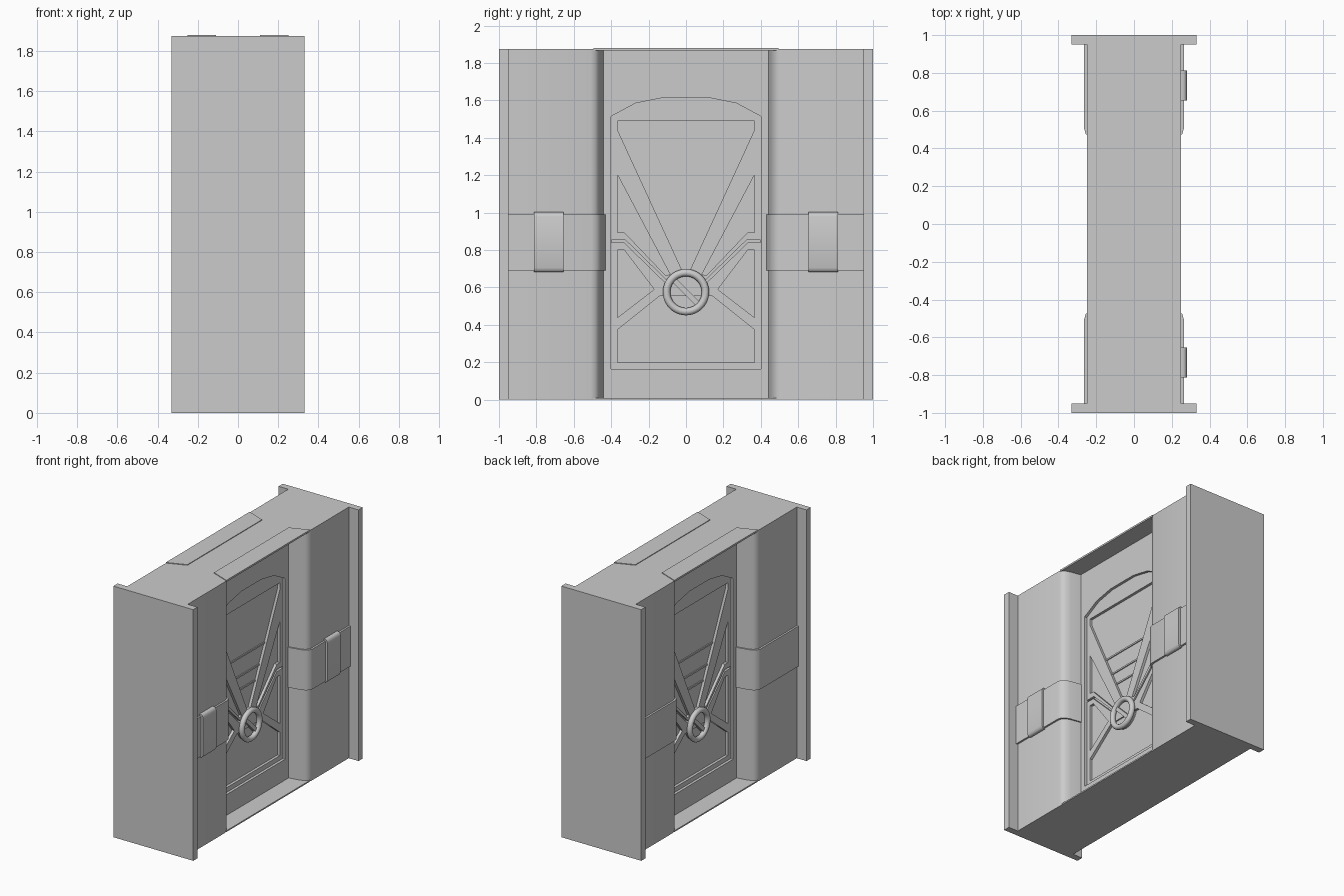
import bpy, bmesh, math

cube = bpy.data.objects.get("Cube")
if cube:
    bpy.data.objects.remove(cube, do_unlink=True)

grey = bpy.data.materials.new("plain_grey")
grey.use_nodes = True
COLOUR = (0.6, 0.6, 0.6, 1)
grey.diffuse_color = COLOUR
grey.node_tree.nodes["Principled BSDF"].inputs["Base Color"].default_value = COLOUR

TOP = 1.875     # height of the body
DEEP = 0.11     # x of the recessed centre wall
DOOR = 0.09     # x of the door face
FLOOR = 0.07    # x of the sunken door panels


def prism(name, jobs, axis):
    """Extrude outlines along an axis; each job is (points, low, high)."""
    bm = bmesh.new()
    for pts, lo, hi in jobs:
        rings = []
        for level in (lo, hi):
            ring = []
            for p in pts:
                co = list(p)
                co.insert(axis, level)
                ring.append(bm.verts.new(co))
            rings.append(ring)
        a, b = rings
        bm.faces.new(a)
        bm.faces.new(b[::-1])
        for i in range(len(a)):
            j = (i + 1) % len(a)
            bm.faces.new((a[j], a[i], b[i], b[j]))
    bmesh.ops.recalc_face_normals(bm, faces=bm.faces)
    mesh = bpy.data.meshes.new(name)
    bm.to_mesh(mesh)
    bm.free()
    mesh.materials.append(grey)
    obj = bpy.data.objects.new(name, mesh)
    bpy.context.collection.objects.link(obj)
    return obj


def smooth(obj, angle=40):
    bpy.ops.object.select_all(action='DESELECT')
    obj.select_set(True)
    bpy.context.view_layer.objects.active = obj
    bpy.ops.object.shade_smooth_by_angle(angle=math.radians(angle))


def rect(a0, a1, b0, b1):
    return [(a0, b0), (a1, b0), (a1, b1), (a0, b1)]


def flip(pts, sx=1, sy=1):
    return [(x * sx, y * sy) for x, y in pts]


def both_faces(outlines, lo, hi):
    """Repeat y-z outlines on the +x and -x faces."""
    return [(o, s * lo, s * hi) for o in outlines for s in (1, -1)]


# Body: centre wall with a thick rounded block at either end
corner = [(DEEP, 0.44), (0.19, 0.455), (0.225, 0.468), (0.243, 0.485), (0.25, 0.51), (0.25, 0.96)]
right_half = flip(corner[::-1], 1, -1) + corner
body = prism("body", [(right_half + flip(right_half[::-1], -1), 0, TOP)], 2)

# Door outline with shallow arch
arch = [(0.40, 1.515), (0.27, 1.585), (0.12, 1.615)]
door = [(-0.40, 0.165), (0.40, 0.165)] + arch + flip(arch[::-1], -1)
door_cut = prism("door_cutter", both_faces([door], DOOR, 0.2), 0)

# Sunken panels and split line of the door
v_half = [(0.02, 0.69), (0.365, 1.44), (0.365, 1.49)]
low_half = [(0.365, 0.2), (0.365, 0.375), (0.14, 0.555)]
side_shapes = [
    [(0.365, 1.2), (0.365, 0.895), (0.33, 0.895), (0.11, 0.665), (0.085, 0.67)],
    [(0.365, 0.8), (0.33, 0.8), (0.17, 0.59), (0.365, 0.44)],
    [(0.398, 0.855), (0.325, 0.855), (0.1, 0.635), (0.11, 0.625), (0.33, 0.84), (0.398, 0.84)],
]
panels = [v_half + flip(v_half[::-1], -1), low_half + flip(low_half[::-1], -1)]
panels += [flip(s, m) for s in side_shapes for m in (1, -1)]
panel_cut = prism("panel_cutter", both_faces(panels, FLOOR, 0.2), 0)

for cutter in (door_cut, panel_cut):
    cutter.hide_render = True
    mod = body.modifiers.new("cut", 'BOOLEAN')
    mod.operation = 'DIFFERENCE'
    mod.solver = 'EXACT'
    mod.object = cutter
bpy.context.view_layer.update()
graph = bpy.context.evaluated_depsgraph_get()
body_mesh = bpy.data.meshes.new_from_object(body.evaluated_get(graph))
body.modifiers.clear()
body.data = body_mesh
for cutter in (door_cut, panel_cut):
    bpy.data.objects.remove(cutter, do_unlink=True)
smooth(body)

# Thin slats across the upper door panel
slats = []
for z in (0.86, 0.96, 1.10):
    w = 0.02 + (z - 0.69) * 0.46
    slats.append(rect(-w, w, z - 0.006, z + 0.006))
prism("door_slats", both_faces(slats, FLOOR - 0.01, FLOOR + 0.007), 0)

# Cover plates over the top and bottom of each recess
lid = [(DEEP, -0.44), (0.25, -0.495), (0.25, 0.495), (DEEP, 0.44)]
for name, lo, hi in (("top_lids", TOP - 0.008, TOP + 0.005), ("bottom_lids", 0, 0.01)):
    prism(name, [(flip(lid, s), lo, hi) for s in (1, -1)], 2)

# End plates
for name, s in (("front_end_plate", -1), ("back_end_plate", 1)):
    prism(name, [(rect(-0.33, 0.33, 0, TOP), s * 0.95, s)], 1)

# Straps wrapping each rounded block
band = [(DEEP, 0.43), (0.2, 0.446), (0.235, 0.459), (0.256, 0.478), (0.264, 0.505),
        (0.264, 0.95), (0.24, 0.95), (0.24, 0.52), (DEEP, 0.46)]
for name, sy in (("front_straps", -1), ("back_straps", 1)):
    smooth(prism(name, [(flip(band, sx, sy), 0.69, 0.99) for sx in (1, -1)], 2))

# Buckles, on one face only
buckle = [(0.25, 0.682), (0.264, 0.682), (0.274, 0.688), (0.28, 0.705),
          (0.28, 0.98), (0.274, 0.997), (0.264, 1.003), (0.25, 1.003)]
for name, s in (("front_buckle", -1), ("back_buckle", 1)):
    smooth(prism(name, [(buckle, s * 0.655, s * 0.812)], 1))

# Wheel handles: ring, hub disc and diagonal bar
CENTRE = 0.575
for name, s in (("left", 1), ("right", -1)):
    bpy.ops.mesh.primitive_torus_add(
        location=(s * 0.105, 0, CENTRE), rotation=(0, math.pi / 2, 0),
        major_radius=0.104, minor_radius=0.02, major_segments=40, minor_segments=12)
    ring = bpy.context.object
    ring.name = name + "_wheel_ring"
    ring.data.materials.append(grey)
    smooth(ring, 60)
    disc = [(0.11 * math.cos(i * math.tau / 32), CENTRE + 0.11 * math.sin(i * math.tau / 32))
            for i in range(32)]
    prism(name + "_wheel_hub", [(disc, s * 0.05, s * 0.08)], 0)
    k = math.sqrt(0.5)
    bar = [(s * k * (a + b), CENTRE + k * (b - a)) for a, b in rect(-0.095, 0.095, -0.014, 0.014)]
    prism(name + "_wheel_bar", [(bar, s * 0.075, s * 0.108)], 0)
